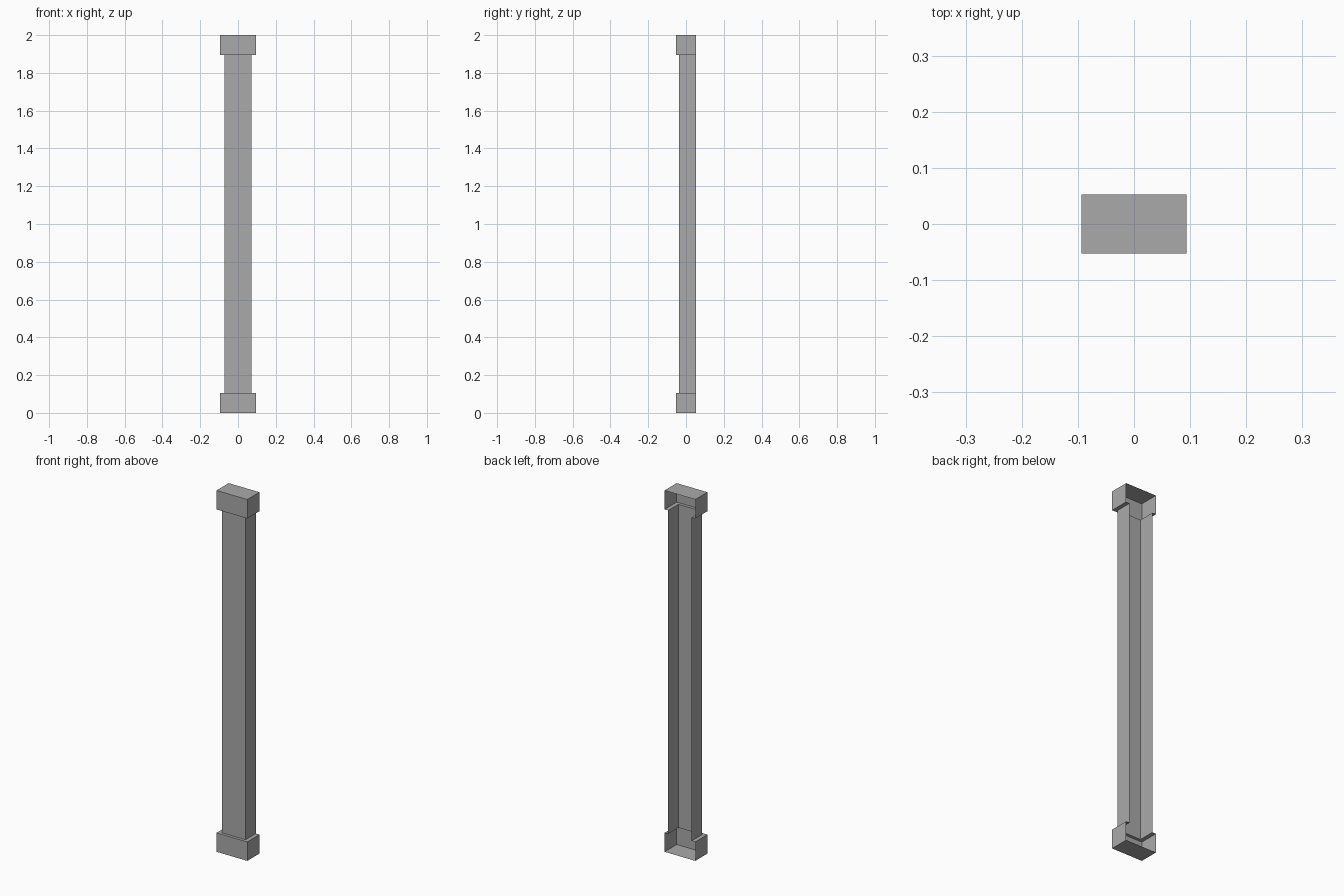
import bpy
import bmesh

BACK = 0.053                 # open rear edge shared by every part
WIDE = (0.094, -0.053)       # half width and front of the end blocks
SLIM = (0.072, -0.037)       # half width and front of the shaft
HEIGHT, BLOCK = 2.0, 0.105

cube = bpy.data.objects.get("Cube")
if cube:
    bpy.data.objects.remove(cube, do_unlink=True)

grey = bpy.data.materials.new("stone grey")
grey.use_nodes = True
colour = (0.4, 0.4, 0.4, 1)
grey.diffuse_color = colour
grey.node_tree.nodes["Principled BSDF"].inputs["Base Color"].default_value = colour


def channel(name, sections, floor=False, roof=False):
    """Loft a three-sided shell, open at the back, upwards through sections."""
    bm = bmesh.new()
    rows = []
    for (half, front), z in sections:
        outline = [(-half, BACK), (-half, front), (half, front), (half, BACK)]
        rows.append([bm.verts.new((x, y, z)) for x, y in outline])
    for low, high in zip(rows, rows[1:]):
        for i in range(len(low) - 1):
            bm.faces.new((low[i], low[i + 1], high[i + 1], high[i]))
    if floor:
        bm.faces.new(rows[0][::-1])
    if roof:
        bm.faces.new(rows[-1])
    mesh = bpy.data.meshes.new(name)
    bm.to_mesh(mesh)
    bm.free()
    mesh.materials.append(grey)
    obj = bpy.data.objects.new(name, mesh)
    bpy.context.collection.objects.link(obj)
    return obj


# Base block with a ledge around the shaft
channel("base", [(WIDE, 0), (WIDE, BLOCK), (SLIM, BLOCK)], floor=True)

# Hollow shaft
channel("shaft", [(SLIM, BLOCK), (SLIM, HEIGHT - BLOCK)])

# Capital block with a ledge below
channel("capital", [(SLIM, HEIGHT - BLOCK), (WIDE, HEIGHT - BLOCK), (WIDE, HEIGHT)], roof=True)
